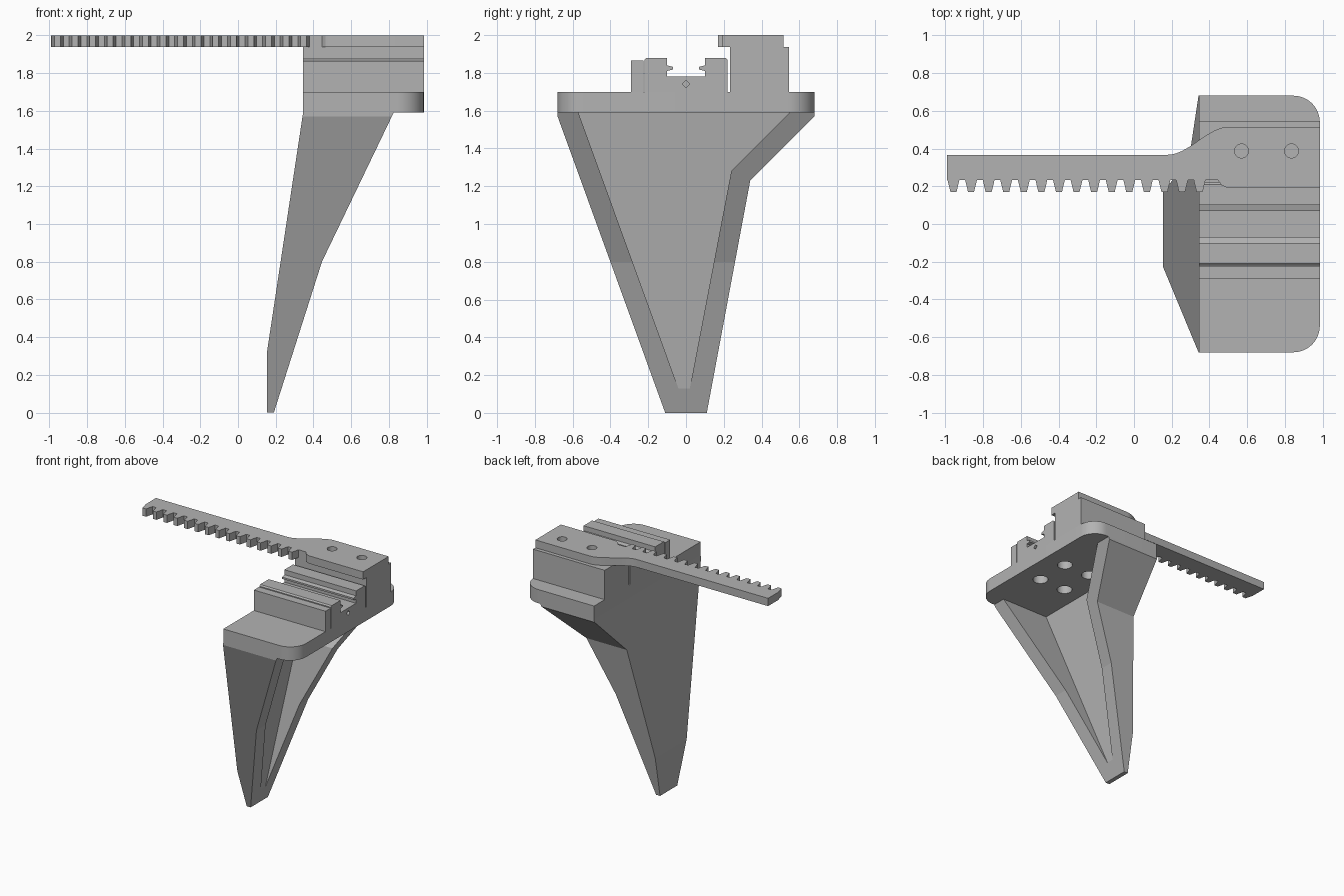
import bpy, bmesh, math
from mathutils import Vector

cube = bpy.data.objects.get("Cube")
if cube:
    bpy.data.objects.remove(cube, do_unlink=True)

GREY = (0.45, 0.45, 0.45, 1)
mat = bpy.data.materials.new("plain grey")
mat.use_nodes = True
mat.diffuse_color = GREY
mat.node_tree.nodes["Principled BSDF"].inputs["Base Color"].default_value = GREY


def prism(name, outline, axis, lo, hi):
    """Extrude a 2D outline along the named axis from lo to hi."""
    def place(a, b):
        return {"x": (lo, a, b), "y": (a, lo, b), "z": (a, b, lo)}[axis]
    shift = Vector([hi - lo if c == axis else 0 for c in "xyz"])
    bm = bmesh.new()
    face = bm.faces.new([bm.verts.new(place(a, b)) for a, b in outline])
    ext = bmesh.ops.extrude_face_region(bm, geom=[face], use_keep_orig=True)
    bmesh.ops.translate(bm, vec=shift, verts=[g for g in ext["geom"] if isinstance(g, bmesh.types.BMVert)])
    bmesh.ops.recalc_face_normals(bm, faces=bm.faces)
    mesh = bpy.data.meshes.new(name)
    bm.to_mesh(mesh)
    bm.free()
    mesh.materials.append(mat)
    obj = bpy.data.objects.new(name, mesh)
    bpy.context.collection.objects.link(obj)
    return obj


def combine(obj, cutter, operation="DIFFERENCE"):
    """Apply a boolean and discard the cutter."""
    cutter.hide_render = True
    mod = obj.modifiers.new("cut", "BOOLEAN")
    mod.operation, mod.object, mod.solver = operation, cutter, "EXACT"
    bpy.context.view_layer.objects.active = obj
    bpy.ops.object.modifier_apply(modifier=mod.name)
    bpy.data.objects.remove(cutter, do_unlink=True)


def arc(cx, cy, r, start, end, n=12):
    step = math.radians(end - start) / n
    return [(cx + r * math.cos(math.radians(start) + i * step),
             cy + r * math.sin(math.radians(start) + i * step)) for i in range(n + 1)]


def drill(obj, x, y, r, lo, hi):
    combine(obj, prism("drill", arc(x, y, r, 0, 345, 23), "z", lo, hi))


def smooth(obj):
    bpy.ops.object.select_all(action="DESELECT")
    obj.select_set(True)
    bpy.context.view_layer.objects.active = obj
    bpy.ops.object.shade_smooth_by_angle(angle=math.radians(30))


LEFT, RIGHT, HALF = 0.345, 0.985, 0.68
UNDER, DECK, STEP = 1.59, 1.70, 1.937

# Mounting plate with two rounded corners and four screw holes
R = 0.14
plate = prism("mounting_plate",
              [(LEFT, -HALF)] + arc(RIGHT - R, R - HALF, R, -90, 0)
              + arc(RIGHT - R, HALF - R, R, 0, 90) + [(LEFT, HALF)], "z", UNDER, DECK)
for x in (0.56, 0.8):
    for y in (-0.16, 0.13):
        drill(plate, x, y, 0.058, 1.5, 1.8)
smooth(plate)

# Tapered finger: side outline crossed with front outline
finger = prism("finger", [(-0.11, 0), (0.11, 0), (0.34, 1.23), (HALF, 1.57),
                          (HALF, UNDER), (-HALF, UNDER), (-HALF, 1.57)], "x", 0, 1)
combine(finger, prism("front_outline", [(0.155, -0.1), (0.158, -0.1), (0.19, 0), (0.445, 0.8),
                                        (0.825, UNDER), (0.825, 1.7), (LEFT, 1.7),
                                        (LEFT, UNDER), (0.155, 0.33)], "y", -1, 1), "INTERSECT")

# Hollow between the two ribs
pocket = prism("pocket", [(-0.04, 0.13), (0.02, 0.13), (0.24, 1.28), (0.55, UNDER),
                          (0.55, 1.7), (-0.57, 1.7), (-0.57, UNDER)], "x", 0, 1.2)
combine(pocket, prism("pocket_floor", [(0.231, 0.13), (1.1, 0.13), (1.1, 1.65),
                                       (0.407, 1.65), (0.40, UNDER)], "y", -1, 1), "INTERSECT")
combine(finger, pocket)

# Blocks either side of the carriage
prism("front_block", [(-0.29, DECK), (-0.225, DECK), (-0.225, 1.865), (-0.29, 1.865)], "x", LEFT, RIGHT)
prism("rear_block", [(0.232, DECK), (0.545, DECK), (0.545, STEP), (0.232, STEP)], "x", LEFT, RIGHT)

# Grooved carriage, mirrored across its middle
half = [(0.22, DECK), (0.22, 1.87), (0.21, 1.88), (0.1, 1.88), (0.1, 1.84), (0.07, 1.832),
        (0.07, 1.818), (0.1, 1.81), (0.1, 1.78)]
carriage = prism("rail_carriage", half + [(-y, z) for y, z in reversed(half)], "x", LEFT, RIGHT)
combine(carriage, prism("port", arc(0, 1.74, 0.02, 0, 270, 3), "x", 0.9, 1.1))

# Toothed rack with a curved neck and a screw pad
TIP, ROOT, BACK, PAD = 0.17, 0.232, 0.367, 0.515
outline = [(-0.99, BACK), (-0.99, ROOT)]
for i in range(15):
    c = -0.957 + i * 0.0932
    outline += [(c - 0.031, ROOT), (c - 0.016, TIP), (c + 0.016, TIP), (c + 0.031, ROOT)]
outline += [(0.445, ROOT), (0.465, 0.205), (0.5, 0.19), (RIGHT, 0.19), (RIGHT, PAD)]
for i in range(17):
    t = i / 16
    outline.append((0.5 - 0.32 * t, PAD - (PAD - BACK) * t * t * (3 - 2 * t)))
rack = prism("toothed_rack", outline, "z", STEP, 2)
for x in (0.57, 0.835):
    drill(rack, x, 0.387, 0.037, 1.9, 2.1)
smooth(rack)
